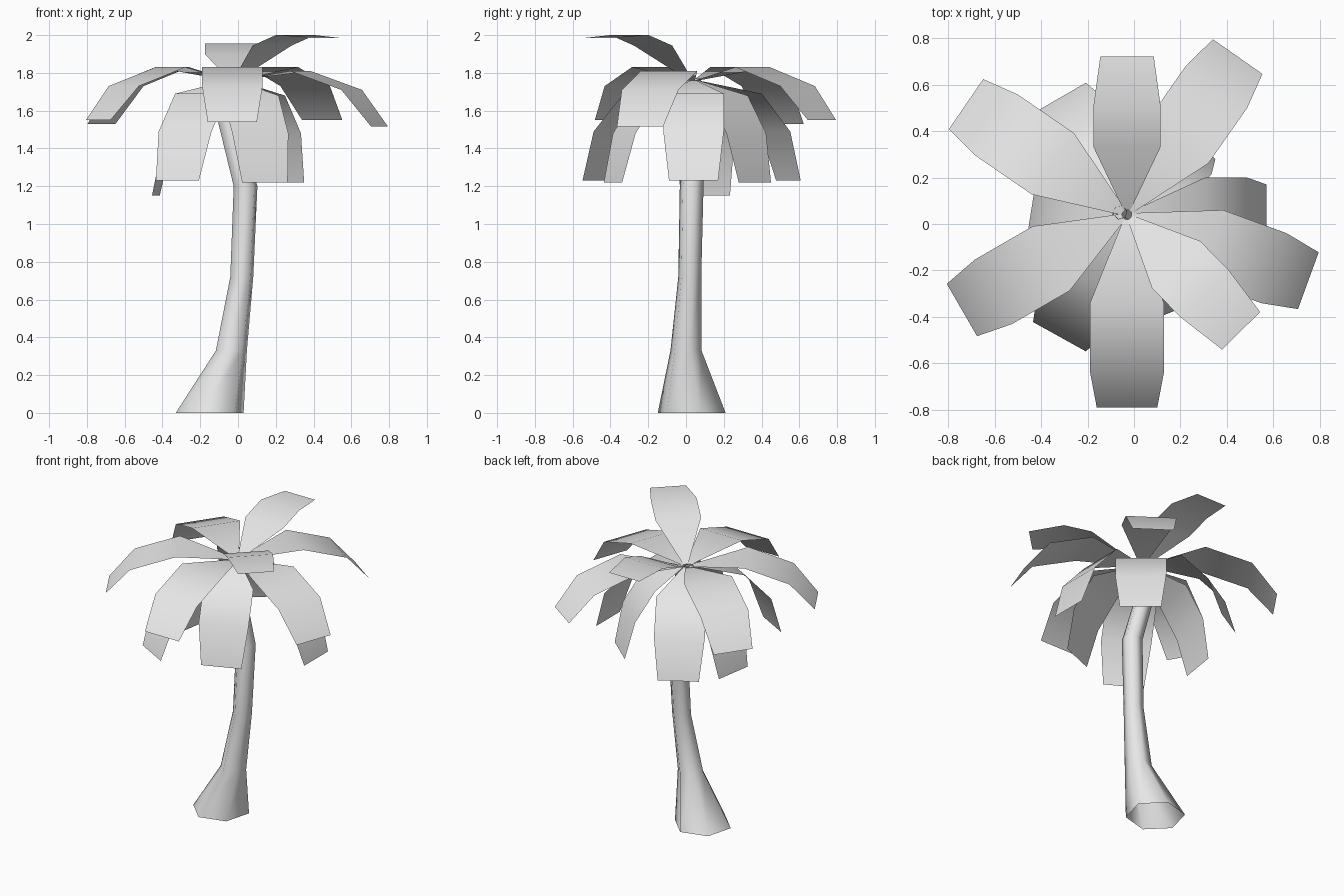
import bpy
import bmesh
from math import radians, cos, sin
from mathutils import Vector

cube = bpy.data.objects.get("Cube")
if cube:
    bpy.data.objects.remove(cube)

# Single matte grey for everything
grey = bpy.data.materials.new("light_grey")
grey.use_nodes = True
grey.diffuse_color = (0.8, 0.8, 0.8, 1)
grey.node_tree.nodes["Principled BSDF"].inputs["Base Color"].default_value = (0.8, 0.8, 0.8, 1)


def loft(name, rings, closed):
    """Skin a list of equally long point rows with quads."""
    bm = bmesh.new()
    rows = [[bm.verts.new(p) for p in ring] for ring in rings]
    for a, b in zip(rows, rows[1:]):
        n = len(a)
        for i in range(n if closed else n - 1):
            j = (i + 1) % n
            bm.faces.new((a[i], a[j], b[j], b[i]))
    for f in bm.faces:
        f.smooth = True
    mesh = bpy.data.meshes.new(name)
    bm.to_mesh(mesh)
    bm.free()
    mesh.materials.append(grey)
    obj = bpy.data.objects.new(name, mesh)
    bpy.context.collection.objects.link(obj)
    return obj


# Trunk: curved six-sided tube with a flared, open foot
SIDES = 6


def trunk_ring(x, y, z, r):
    angles = [radians(15 + 360 * i / SIDES) for i in range(SIDES)]
    return [(x + r * cos(a), y + r * sin(a), z) for a in angles]


trunk_path = [
    (-0.15, 0.03, 0, 0.186),
    (-0.035, 0, 0.33, 0.085),
    (0.02, 0.02, 0.72, 0.063),
    (0.04, 0.03, 1.2, 0.065),
    (-0.05, 0.05, 1.55, 0.06),
    (-0.06, 0.05, 1.77, 0.03),
]
loft("trunk", [trunk_ring(*p) for p in trunk_path], True)

# Fronds: flat ribbons that widen from the crown and bend along their length
CROWN = Vector((-0.03, 0.04, 1.76))


def frond(name, angle, stations):
    """Stations are (reach, height, width) across the ribbon."""
    a = radians(angle)
    out, side = Vector((cos(a), sin(a), 0)), Vector((-sin(a), cos(a), 0))
    rows = []
    for reach, height, width in [(0.02, CROWN.z, 0.03)] + stations:
        mid = CROWN + out * reach
        mid.z = height
        rows.append([mid - side * width / 2, mid + side * width / 2])
    loft(name, rows, False)


def arched(length, tip, top=1.83):
    return [(length * 0.46, top, 0.32), (length * 0.81, top - 0.1, 0.32), (length, tip, 0.26)]


def drooping(length, tip):
    return [(length * 0.56, tip + 0.46, 0.32), (length * 0.86, tip + 0.26, 0.32), (length, tip, 0.26)]


def raised(length, lift):
    return [(length * 0.43, 1.9 + lift, 0.29), (length * 0.68, 1.955 + lift, 0.29),
            (length, 1.94 + lift, 0.23)]


fronds = {
    "front_arched_frond": (-90, arched(0.83, 1.54)),
    "left_arched_frond": (-20, arched(0.83, 1.515, 1.81)),
    "back_left_arched_frond": (55, arched(0.83, 1.55)),
    "back_right_arched_frond": (145.5, arched(0.84, 1.53)),
    "front_right_arched_frond": (210, arched(0.82, 1.55)),
    "front_left_raised_frond": (-45.5, raised(0.7, 0.045)),
    "back_raised_frond": (90, raised(0.68, 0)),
    "left_drooping_frond": (0, drooping(0.6, 1.23)),
    "back_left_drooping_frond": (49, drooping(0.43, 1.22)),
    "back_right_drooping_frond": (120, drooping(0.58, 1.23)),
    "right_drooping_frond": (171, drooping(0.41, 1.15)),
    "front_right_drooping_frond": (241, drooping(0.6, 1.23)),
    "front_left_drooping_frond": (-68, drooping(0.46, 1.22)),
}
for name, (angle, stations) in fronds.items():
    frond(name, angle, stations)
